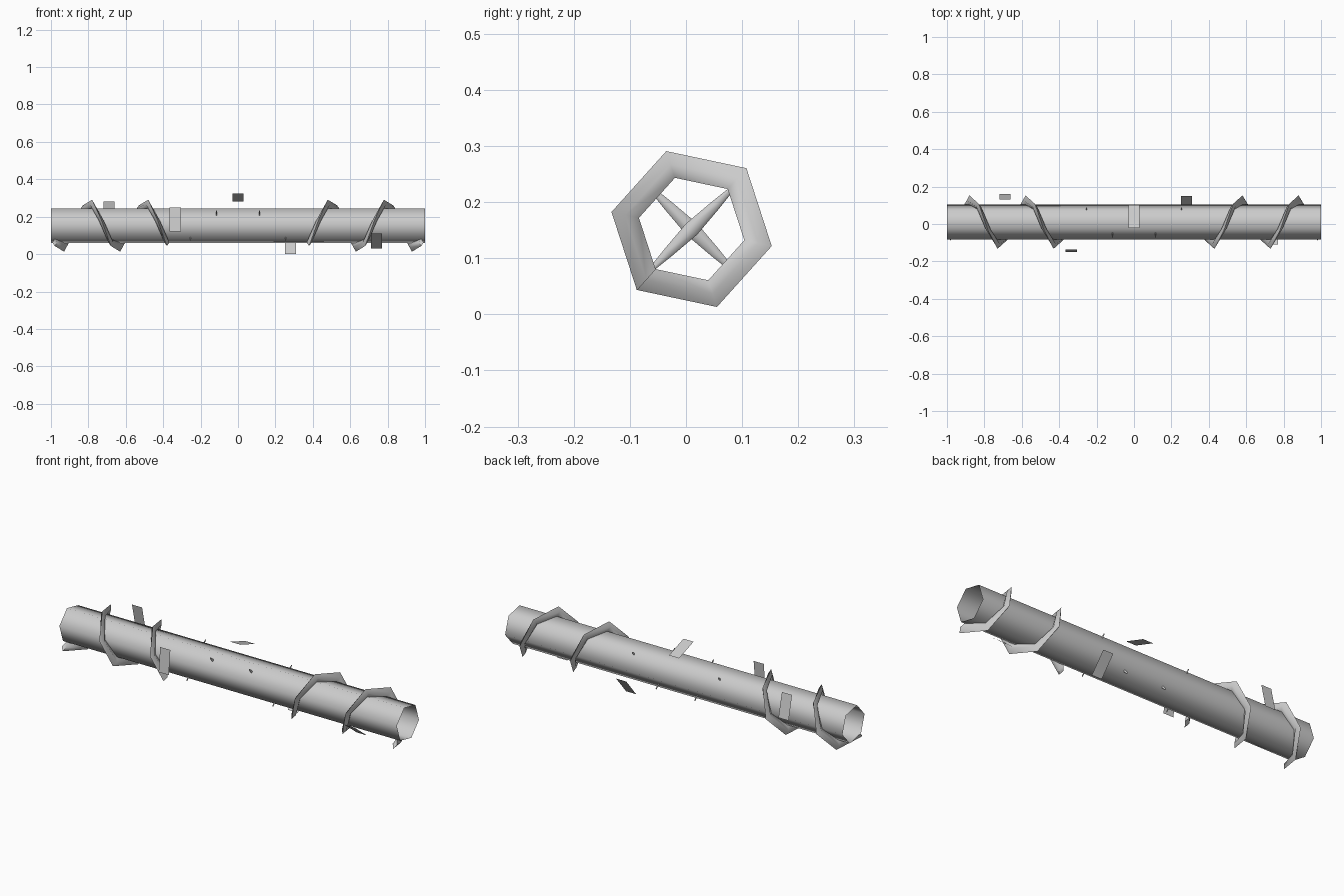
import bpy, math
from math import cos, sin, radians

if "Cube" in bpy.data.objects:
    bpy.data.objects.remove(bpy.data.objects["Cube"])

CY, CZ = 0.010, 0.152          # axis of the tube
TWIST = -12                    # angle of the first hexagon corner


def polar(x, r, deg):
    a = radians(deg)
    return (x, CY + r * cos(a), CZ + r * sin(a))


def make(name, verts, faces, smooth=None):
    me = bpy.data.meshes.new(name)
    me.from_pydata(verts, [], faces)
    me.update()
    ob = bpy.data.objects.new(name, me)
    bpy.context.collection.objects.link(ob)
    if smooth:
        bpy.ops.object.select_all(action='DESELECT')
        ob.select_set(True)
        bpy.context.view_layer.objects.active = ob
        bpy.ops.object.shade_smooth_by_angle(angle=radians(smooth))
    return ob


def skin(rings, n, caps=True):
    """Quads joining consecutive rings of n points."""
    faces = [(i * n + j, i * n + (j + 1) % n, (i + 1) * n + (j + 1) % n, (i + 1) * n + j)
             for i in range(rings - 1) for j in range(n)]
    if caps:
        faces += [tuple(range(n))[::-1], tuple(range((rings - 1) * n, rings * n))]
    return faces


# Open hexagonal tube
make("tube", [polar(x, 0.096, TWIST + 60 * k) for x in (-1, 1) for k in range(6)],
     skin(2, 6, caps=False), smooth=65)

# Mirrored two-turn spiral fins with a diamond section
section = [(0, 0.096), (0.013, 0.121), (0, 0.146), (-0.013, 0.121)]
for side, name in ((1, "left_spiral"), (-1, "right_spiral")):
    verts = []
    for k in range(13):
        x = -0.98 + 0.05 * k
        verts += [polar(side * (x + dx), r, 228 + 60 * k) for dx, r in section[::side]]
    make(name, verts, skin(13, 4), smooth=65)

# Spindle pins running through the tube
for i, (x, deg) in enumerate(((-0.255, 45), (-0.115, 135), (0.115, 135), (0.255, 45))):
    verts = []
    u, v = radians(deg), radians(deg + 90)
    for t, w in ((-0.113, 0.003), (-0.06, 0.009), (0, 0.014), (0.06, 0.009), (0.113, 0.003)):
        for k in range(6):
            a = radians(60 * k)
            s = w * cos(a)
            verts.append((x + 0.6 * w * sin(a), CY + t * cos(u) + s * cos(v),
                          CZ + t * sin(u) + s * sin(v)))
    make(f"pin_{i + 1}", verts, skin(5, 6), smooth=65)

# Thin floating plates: x, centre y, centre z, direction of the outward normal
plates = [(-0.69, 0.145, 0.217, 13), (-0.335, -0.144, 0.185, 174), (0, 0.04, 0.302, 71),
          (0.28, 0.107, 0.050, -40), (0.74, -0.059, 0.070, 232)]
for i, (x, y, z, deg) in enumerate(plates):
    ty, tz = -0.065 * sin(radians(deg)), 0.065 * cos(radians(deg))
    make(f"plate_{i + 1}",
         [(x - 0.03, y - ty, z - tz), (x + 0.03, y - ty, z - tz),
          (x + 0.03, y + ty, z + tz), (x - 0.03, y + ty, z + tz)], [(0, 1, 2, 3)])
